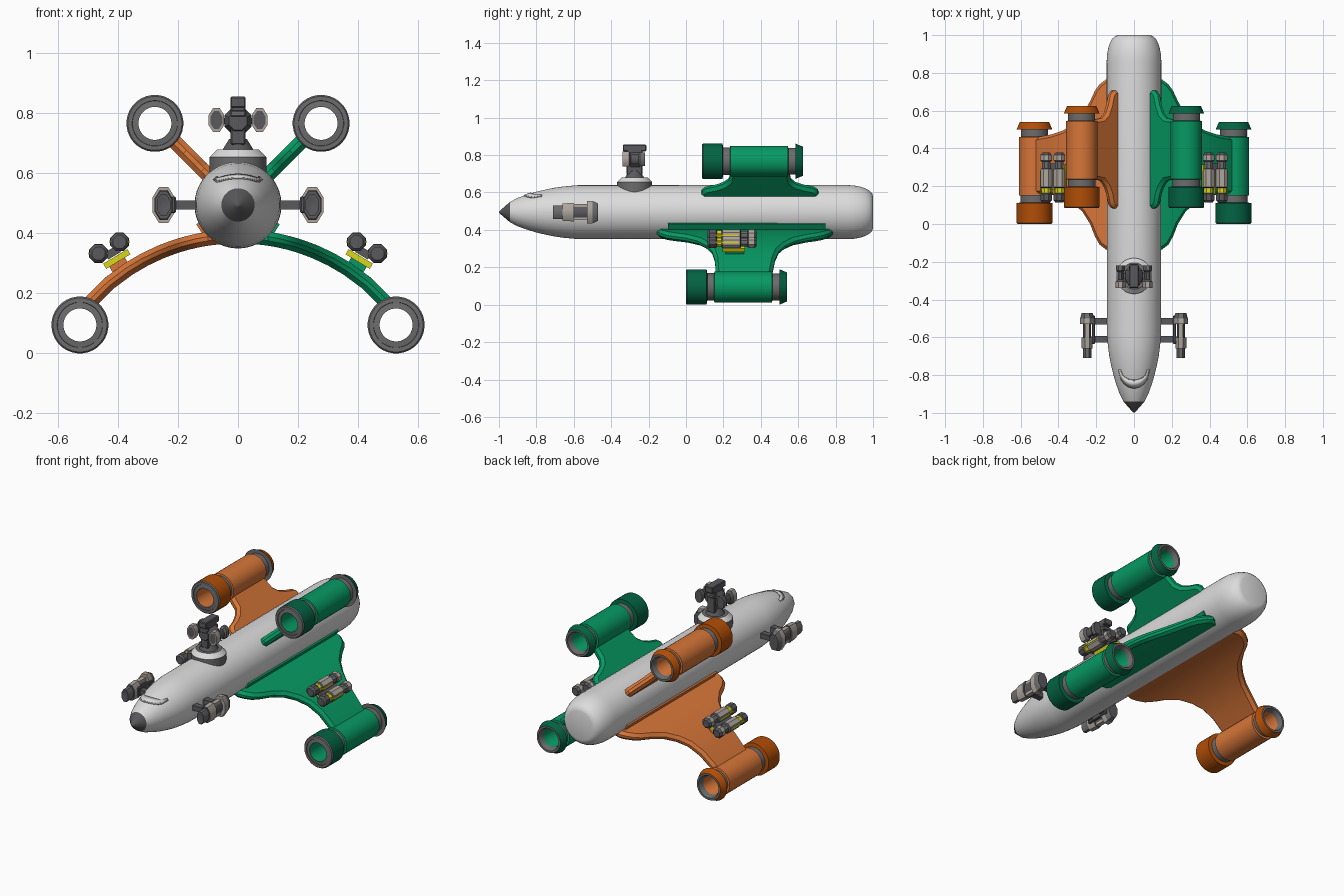
import bpy, bmesh, math
from mathutils import Matrix, Vector

if "Cube" in bpy.data.objects:
    bpy.data.objects.remove(bpy.data.objects["Cube"])


def material(name, col):
    m = bpy.data.materials.new(name)
    m.diffuse_color = (*col, 1)
    m.use_nodes = True
    m.node_tree.nodes["Principled BSDF"].inputs["Base Color"].default_value = m.diffuse_color
    return m


HULL = material("hull_grey", (0.72, 0.72, 0.72))
NOSE = material("nose_grey", (0.095, 0.095, 0.10))
RING = material("ring_grey", (0.15, 0.15, 0.155))
GREEN = material("green", (0.002, 0.32, 0.125))
DKGREEN = material("dark_green", (0.001, 0.125, 0.055))
ORANGE = material("orange", (0.68, 0.18, 0.04))
DKORANGE = material("dark_orange", (0.44, 0.075, 0.002))
GUN = material("gun_grey", (0.10, 0.10, 0.11))
TAN = material("gun_light", (0.42, 0.38, 0.34))
YELLOW = material("yellow", (0.70, 0.68, 0.01))


def finish(bm, name, mats, angle=35):
    bmesh.ops.recalc_face_normals(bm, faces=bm.faces)
    me = bpy.data.meshes.new(name)
    for f in bm.faces:
        f.smooth = True
    bm.to_mesh(me)
    bm.free()
    for m in mats:
        me.materials.append(m)
    me.set_sharp_from_angle(angle=math.radians(angle))
    ob = bpy.data.objects.new(name, me)
    bpy.context.scene.collection.objects.link(ob)
    return ob


def lathe(name, prof, seg_mats, origin, axis="Y", n=32, closed=False, sx=1.0):
    """Revolve (distance along axis, radius) points; one material per profile segment."""
    bm = bmesh.new()
    mats = list(dict.fromkeys(seg_mats))
    k = 1 / math.cos(math.pi / n) if n < 16 else 1
    rings = []
    for d, r in prof:
        ring = []
        for i in range(n):
            a = 2 * math.pi * (i + 0.5) / n
            u, v = math.cos(a) * r * k * sx, math.sin(a) * r * k
            p = Vector((u, d, v)) if axis == "Y" else Vector((u, v, d))
            ring.append(bm.verts.new(p + Vector(origin)))
        rings.append(ring)
    for j in range(len(prof) if closed else len(prof) - 1):
        a, b = rings[j], rings[(j + 1) % len(rings)]
        for i in range(n):
            f = bm.faces.new((a[i], a[(i + 1) % n], b[(i + 1) % n], b[i]))
            f.material_index = mats.index(seg_mats[j])
    bmesh.ops.remove_doubles(bm, verts=bm.verts, dist=1e-5)
    return finish(bm, name, mats)


def box(name, c, size, mat, tilt=0.0, bevel=0.0):
    bm = bmesh.new()
    bmesh.ops.create_cube(bm, size=1)
    bmesh.ops.scale(bm, vec=size, verts=bm.verts)
    if bevel:
        bmesh.ops.bevel(bm, geom=bm.edges[:], offset=bevel, segments=1, affect="EDGES")
    bmesh.ops.transform(bm, matrix=Matrix.Translation(c) @ Matrix.Rotation(tilt, 4, "Y"),
                        verts=bm.verts)
    return finish(bm, name, [mat])


def wing(name, stations, half, place, mat):
    """Strip of (span, front, rear) stations, thickened, chamfered, then placed in space."""
    bm = bmesh.new()
    rows = [[bm.verts.new((s, y, t)) for y, t in ((f, half), (r, half), (r, -half), (f, -half))]
            for s, f, r in stations]
    for a, b in zip(rows, rows[1:]):
        for i in range(4):
            bm.faces.new((a[i], a[(i + 1) % 4], b[(i + 1) % 4], b[i]))
    bm.faces.new(rows[0])
    bm.faces.new(rows[-1])
    rim = [bm.edges.get((a[i], b[i])) for a, b in zip(rows, rows[1:]) for i in range(4)]
    bmesh.ops.bevel(bm, geom=rim, offset=0.016, segments=1, affect="EDGES")
    for v in bm.verts:
        v.co = place(*v.co)
    return finish(bm, name, [mat], 30)


# Fuselage
CZ = 0.495
NOSE_PROFILE = [(-0.94, 0.055), (-0.9, 0.076), (-0.85, 0.094), (-0.8, 0.109), (-0.75, 0.121),
                (-0.7, 0.131), (-0.65, 0.138), (-0.58, 0.144)]
tail = [(0.86 + 0.14 * math.sin(a), 0.085 + 0.06 * math.cos(a))
        for a in (math.pi / 2 * i / 6 for i in range(7))]
body = NOSE_PROFILE + tail + [(1.0, 0)]
lathe("fuselage", body, [HULL] * len(body), (0, 0, CZ), n=48)
lathe("nose_tip", [(-1, 0), (-0.995, 0.008), (-0.94, 0.0555), (-0.93, 0.03)], [NOSE] * 3,
      (0, 0, CZ), n=32)


def hull_radius(y):
    for (y0, r0), (y1, r1) in zip(NOSE_PROFILE, NOSE_PROFILE[1:]):
        if y0 <= y <= y1:
            return r0 + (r1 - r0) * (y - y0) / (y1 - y0)
    return 0.145


# Crescent window on the nose, following the hull surface
def crescent(name, inner, outer, lift, mat):
    bm = bmesh.new()
    rows = []
    for i in range(17):
        u = i / 8 - 1
        row = []
        for depth, wide in (inner, outer):
            x, y = u * wide, -0.77 - depth * math.sqrt(max(0, 1 - u * u))
            row.append(bm.verts.new((x, y, CZ + lift + math.sqrt(hull_radius(y) ** 2 - x * x))))
        rows.append(row)
    for a, b in zip(rows, rows[1:]):
        bm.faces.new((a[0], a[1], b[1], b[0]))
    ob = finish(bm, name, [mat])
    sol = ob.modifiers.new("thickness", "SOLIDIFY")
    sol.thickness, sol.offset = 0.003, 0
    return ob


crescent("window_frame", (0.055, 0.070), (0.100, 0.082), 0.001, TAN)
crescent("window", (0.060, 0.073), (0.094, 0.079), 0.003, HULL)

# Top turret
TY = -0.275
lathe("turret_base", [(0.58, 0.095), (0.655, 0.095), (0.68, 0.07), (0.68, 0)],
      [RING, HULL, RING], (0, TY, 0), "Z", 32)
lathe("turret_pedestal", [(0.675, 0.055), (0.715, 0.03), (0.715, 0)], [GUN] * 2,
      (0, TY, 0), "Z", 16)
box("turret_column", (0, TY, 0.77), (0.05, 0.085, 0.15), GUN, bevel=0.005)
box("turret_cap", (0, TY, 0.838), (0.05, 0.125, 0.036), GUN, bevel=0.004)
box("turret_collar", (0, TY, 0.80), (0.052, 0.11, 0.02), RING, bevel=0.004)
lathe("turret_hub", [(-0.05, 0), (-0.05, 0.03), (-0.02, 0.045), (0.03, 0.045), (0.03, 0)],
      [GUN] * 4, (0, TY, 0.775), n=8)
box("turret_axle", (0, TY, 0.775), (0.14, 0.03, 0.02), GUN)

# Upper pylon outline and lower wing outline: span, front, rear
UPPER = [(0.10, 0.10, 0.69), (0.13, 0.08, 0.71), (0.165, 0.085, 0.705), (0.185, 0.105, 0.685),
         (0.20, 0.16, 0.63), (0.22, 0.20, 0.585), (0.25, 0.23, 0.56), (0.32, 0.24, 0.55)]
LOWER = [(0.05, -0.14, 0.77), (0.10, -0.155, 0.785), (0.14, -0.14, 0.77), (0.18, -0.11, 0.74),
         (0.205, -0.065, 0.705), (0.23, 0.0, 0.65), (0.27, 0.065, 0.58), (0.32, 0.11, 0.53),
         (0.37, 0.14, 0.495), (0.43, 0.155, 0.475), (0.505, 0.16, 0.46)]
ARC = 0.668

for side, tag, main, dark in ((1, "right", GREEN, DKGREEN), (-1, "left", ORANGE, DKORANGE)):

    def radial(s, y, t):
        c = math.sqrt(0.5)
        return Vector((side * (s - t) * c, y, CZ + (s + t) * c))

    def arched(s, y, t):
        a = math.asin(s / ARC)
        return Vector((side * (ARC + t) * math.sin(a), y, 0.39 - ARC + (ARC + t) * math.cos(a)))

    wing(f"upper_pylon_{tag}", UPPER, 0.024, radial, main)
    wing(f"lower_wing_{tag}", LOWER, 0.023, arched, main)
    box(f"wing_root_fillet_{tag}", (side * 0.122, 0.325, 0.415), (0.012, 0.84, 0.045), main,
        side * math.radians(32.6))

    # Hollow engines
    prof = [(0, 0.055), (0.003, 0.075), (0, 0.076), (0, 0.09), (0.006, 0.095), (0.11, 0.095),
            (0.114, 0.074), (0.15, 0.074), (0.152, 0.083), (0.46, 0.083), (0.462, 0.072),
            (0.5, 0.072), (0.5, 0.095), (0.54, 0.078), (0.54, 0.066), (0.51, 0.055)]
    cols = [RING, RING, RING, RING, dark, dark, RING, main, main, main, RING, RING, dark, RING,
            RING, main]
    for level, pos in (("upper", (side * 0.277, 0.085, 0.767)), ("lower", (side * 0.527, 0, 0.095))):
        lathe(f"{level}_engine_{tag}", prof, cols, pos, n=32, closed=True)

    # Cannons beside the nose
    gx = side * 0.248
    lathe(f"side_cannon_{tag}",
          [(-0.70, 0), (-0.71, 0.02), (-0.71, 0.036), (-0.66, 0.036), (-0.66, 0.046), (-0.60, 0.05),
           (-0.60, 0.034), (-0.53, 0.034), (-0.53, 0.06), (-0.50, 0.06), (-0.47, 0.046), (-0.47, 0)],
          [GUN, GUN, RING, GUN, TAN, GUN, GUN, TAN, TAN, RING, GUN], (gx, 0, CZ), n=8, sx=0.62)
    for y in (-0.515, -0.61):
        box(f"cannon_strut_{tag}", (side * 0.175, y, CZ), (0.1, 0.035, 0.03), GUN)
    box(f"cannon_bracket_{tag}", (side * 0.215, -0.56, CZ), (0.016, 0.15, 0.055), GUN, bevel=0.004)
    for dz in (-0.035, 0.035):
        box(f"cannon_rail_{tag}", (gx, -0.565, CZ + dz), (0.025, 0.09, 0.016), TAN)

    # Small turret guns
    lathe(f"turret_gun_{tag}",
          [(-0.065, 0), (-0.065, 0.03), (-0.065, 0.04), (-0.03, 0.04), (-0.02, 0.025),
           (0.02, 0.025), (0.03, 0.036), (0.055, 0.036), (0.055, 0)],
          [GUN, TAN, TAN, GUN, GUN, RING, RING, GUN], (side * 0.072, TY, 0.778), n=8, sx=0.65)

    # Twin guns on the lower wing
    tilt = side * math.radians(31)
    box(f"gun_mount_{tag}", (side * 0.397, 0.26, 0.294), (0.06, 0.1, 0.036), main, tilt)
    box(f"gun_plate_{tag}", (side * 0.404, 0.255, 0.315), (0.094, 0.12, 0.02), YELLOW, tilt)
    box(f"gun_cradle_{tag}", (side * 0.418, 0.25, 0.337), (0.05, 0.14, 0.026), GUN, tilt)
    for x, z in ((0.395, 0.372), (0.465, 0.333)):
        lathe(f"wing_gun_{tag}",
              [(0.115, 0), (0.115, 0.022), (0.125, 0.03), (0.16, 0.03), (0.165, 0.024),
               (0.19, 0.024), (0.195, 0.031), (0.29, 0.031), (0.295, 0.023), (0.33, 0.023),
               (0.335, 0.03), (0.365, 0.03), (0.378, 0.02), (0.378, 0)],
              [GUN, GUN, GUN, GUN, YELLOW, GUN, TAN, GUN, RING, GUN, TAN, GUN, GUN],
              (side * x, 0, z), n=8)
        for dx in (-1, 1):
            box(f"gun_stripe_{tag}", (side * x + dx * 0.03, 0.22, z), (0.006, 0.12, 0.008), YELLOW)
